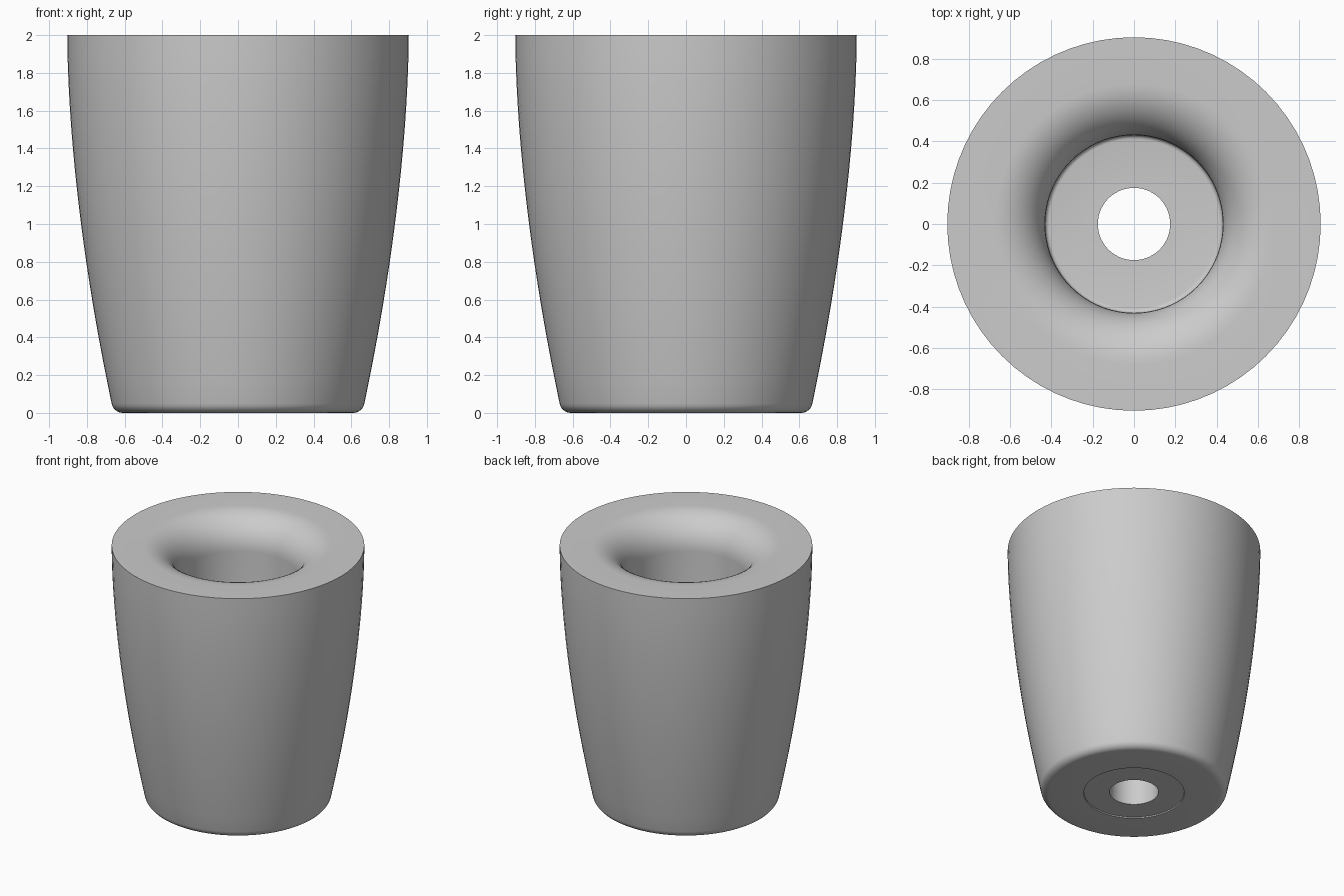
import bpy, bmesh, math

if "Cube" in bpy.data.objects:
    bpy.data.objects.remove(bpy.data.objects["Cube"])

SEGMENTS = 72


def arc(cx, cz, radius, start, end, steps):
    """Points (r, z) along a circular arc, angles in degrees."""
    pts = []
    for i in range(steps + 1):
        a = math.radians(start + (end - start) * i / steps)
        pts.append((cx + radius * math.cos(a), cz + radius * math.sin(a)))
    return pts


# Closed cross-section, starting at the bottom of the bolt hole
profile = [(0.175, 0.008), (0.357, 0.008), (0.36, 0.0)]         # shallow seat under the base
profile += arc(0.61, 0.06, 0.06, -90, -10, 6)                   # rounded bottom edge
for i in range(1, 17):                                          # bowed outer wall
    z = 0.05 + 1.95 * i / 16
    profile.append((0.904 - 0.235 * ((2 - z) / 1.95) ** 1.75, z))
profile += arc(0.68, 1.75, 0.25, 90, 180, 12)                   # flared mouth
profile += arc(0.41, 0.32, 0.02, 0, -90, 4)                     # socket wall and floor corner
profile.append((0.175, 0.30))                                   # upper edge of the bolt hole

# Revolve the cross-section around z
bm = bmesh.new()
rings = []
for s in range(SEGMENTS):
    a = 2 * math.pi * s / SEGMENTS
    rings.append([bm.verts.new((r * math.cos(a), r * math.sin(a), z)) for r, z in profile])
n = len(profile)
for s in range(SEGMENTS):
    here, there = rings[s], rings[(s + 1) % SEGMENTS]
    for i in range(n):
        j = (i + 1) % n
        bm.faces.new((here[i], there[i], there[j], here[j]))
bmesh.ops.recalc_face_normals(bm, faces=bm.faces)
mesh = bpy.data.meshes.new("tapered_foot")
bm.to_mesh(mesh)
bm.free()

foot = bpy.data.objects.new("tapered_foot", mesh)
bpy.context.collection.objects.link(foot)

grey = bpy.data.materials.new("grey")
grey.diffuse_color = (0.6, 0.6, 0.6, 1)
grey.use_nodes = True
grey.node_tree.nodes["Principled BSDF"].inputs["Base Color"].default_value = grey.diffuse_color
mesh.materials.append(grey)

bpy.context.view_layer.objects.active = foot
foot.select_set(True)
bpy.ops.object.shade_smooth_by_angle(angle=math.radians(30))
